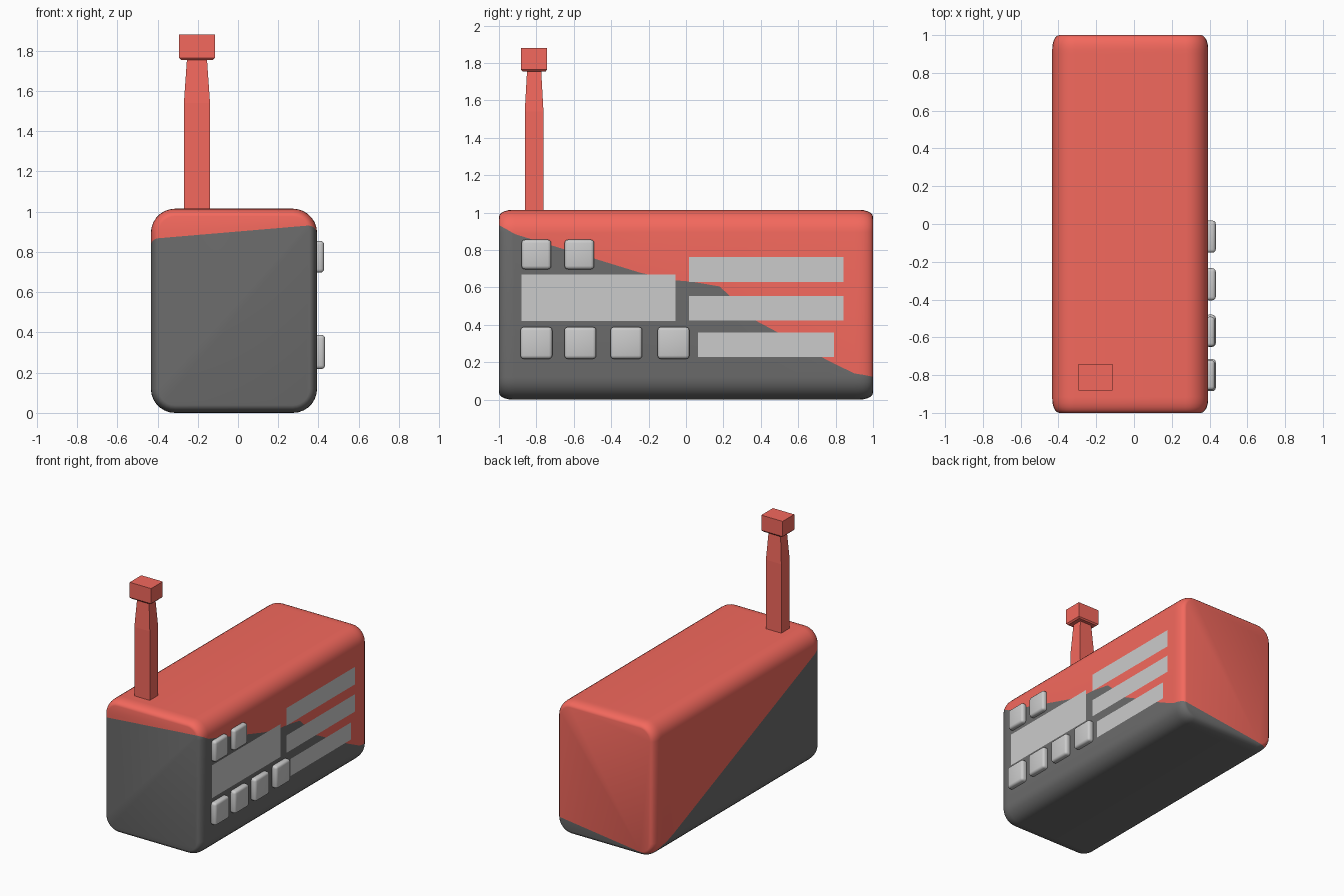
import bpy, bmesh
from math import sin, cos, pi

if "Cube" in bpy.data.objects:
    bpy.data.objects.remove(bpy.data.objects["Cube"])

X0, X1, TOP = -0.433, 0.393, 1.015


def material(name, rgb):
    m = bpy.data.materials.new(name)
    m.diffuse_color = (*rgb, 1)
    m.use_nodes = True
    m.node_tree.nodes["Principled BSDF"].inputs["Base Color"].default_value = m.diffuse_color
    return m


red = material("red_shell", (0.9, 0.14, 0.11))
dark = material("dark_shell", (0.15, 0.15, 0.15))


def finish(bm, name, mats=(), smooth=False):
    bmesh.ops.recalc_face_normals(bm, faces=bm.faces[:])
    me = bpy.data.meshes.new(name)
    bm.to_mesh(me)
    bm.free()
    ob = bpy.data.objects.new(name, me)
    bpy.context.collection.objects.link(ob)
    for m in mats:
        me.materials.append(m)
    if smooth:
        bpy.ops.object.select_all(action='DESELECT')
        ob.select_set(True)
        bpy.context.view_layer.objects.active = ob
        bpy.ops.object.shade_smooth_by_angle(angle=pi / 5)
    return ob


def loft(bm, sections):
    """Join equal-length point rings into a closed solid."""
    rings = [[bm.verts.new(p) for p in s] for s in sections]
    n = len(rings[0])
    for a, b in zip(rings, rings[1:]):
        for i in range(n):
            j = (i + 1) % n
            bm.faces.new((a[i], a[j], b[j], b[i]))
    bm.faces.new(rings[0])
    bm.faces.new(rings[-1])


# Colour border on the right side (y, z); the left side is a straight diagonal
BORDER = [(-1, .935), (-.915, .885), (-.25, .68), (-.08, .64), (.035, .63),
          (.18, .605), (.377, .42), (.49, .36), (.757, .21), (.9, .14), (1, .125)]


def border_height(x, y):
    for (ya, za), (yb, zb) in zip(BORDER, BORDER[1:]):
        if y <= yb + 1e-6:
            right = za + (zb - za) * (y - ya) / (yb - ya)
            break
    left = 0.865 + (0.02 - 0.865) * (y + 1) / 2
    return left + (right - left) * (x - X0) / (X1 - X0)


def body_section(y, inset, r=0.12, steps=7):
    pts = []
    corners = ((X1 - r, TOP - r), (X0 + r, TOP - r), (X0 + r, r), (X1 - r, r))
    for k, (cx, cz) in enumerate(corners):
        for i in range(steps + 1):
            a = (k + i / steps) * pi / 2
            pts.append((cx + (r - inset) * cos(a), y, cz + (r - inset) * sin(a)))
    return pts


# Rounded case
stations = [(y, 0) for y, z in BORDER[1:-1]]
for i in range(6):
    a = i / 5 * pi / 2
    y, inset = 1 - 0.075 * (1 - cos(a)), 0.038 * (1 - sin(a))
    stations += [(y, inset), (-y, inset)]
bm = bmesh.new()
loft(bm, [body_section(y, d) for y, d in sorted(stations)])

# Cut the case surface along the colour border and paint both halves
height = {v: v.co.z - border_height(v.co.x, v.co.y) for v in bm.verts}
on_border = set()
for e in bm.edges[:]:
    a, b = e.verts
    fa, fb = height[a], height[b]
    if fa * fb < 0:
        on_border.add(bmesh.utils.edge_split(e, a, fa / (fa - fb))[1])
for f in bm.faces[:]:
    cut = [v for v in f.verts if v in on_border]
    if len(cut) == 2:
        bmesh.utils.face_split(f, cut[0], cut[1])
for f in bm.faces:
    s = sum(height[v] for v in f.verts if v not in on_border)
    f.material_index = 0 if s > 0 else 1
finish(bm, "radio_case", (red, dark), True)

# Square antenna with tapered neck and block tip
bm = bmesh.new()
cx, cy = -0.204, -0.812
rings = [(.99, .065, .05), (1.54, .065, .05), (1.755, .05, .038),
         (1.755, .08, .062), (1.765, .09, .07), (1.88, .09, .07)]
loft(bm, [[(cx + sx * w, cy + sy * d, z)
           for sx, sy in ((-1, -1), (1, -1), (1, 1), (-1, 1))] for z, w, d in rings])
finish(bm, "antenna", (red,))

# Flat display and speaker strips on the right side
panels = {"display": (-.88, -.055, .42, .67),
          "speaker_strip_top": (.017, .842, .63, .763),
          "speaker_strip_middle": (.017, .842, .423, .555),
          "speaker_strip_bottom": (.063, .792, .228, .358)}
for name, (ya, yb, za, zb) in panels.items():
    bm = bmesh.new()
    bm.faces.new([bm.verts.new((X1 + 0.003, y, z))
                  for y, z in ((ya, za), (yb, za), (yb, zb), (ya, zb))])
    finish(bm, name)


# Push buttons with rounded edges
def button(name, y, z, size, front):
    bm = bmesh.new()
    bmesh.ops.create_cube(bm, size=1)
    back = X1 - 0.015
    for v in bm.verts:
        v.co.x = front if v.co.x > 0 else back
        v.co.y = y + v.co.y * size
        v.co.z = z + v.co.z * size
    bmesh.ops.bevel(bm, geom=bm.edges[:], offset=0.018, segments=3,
                    profile=0.5, affect='EDGES')
    finish(bm, name, smooth=True)


for i, y in enumerate((-.80, -.565, -.319, -.067)):
    button(f"lower_button_{i + 1}", y, 0.303, 0.17, 0.433)
for i, y in enumerate((-.80, -.57)):
    button(f"upper_button_{i + 1}", y, 0.776, 0.158, 0.428)
